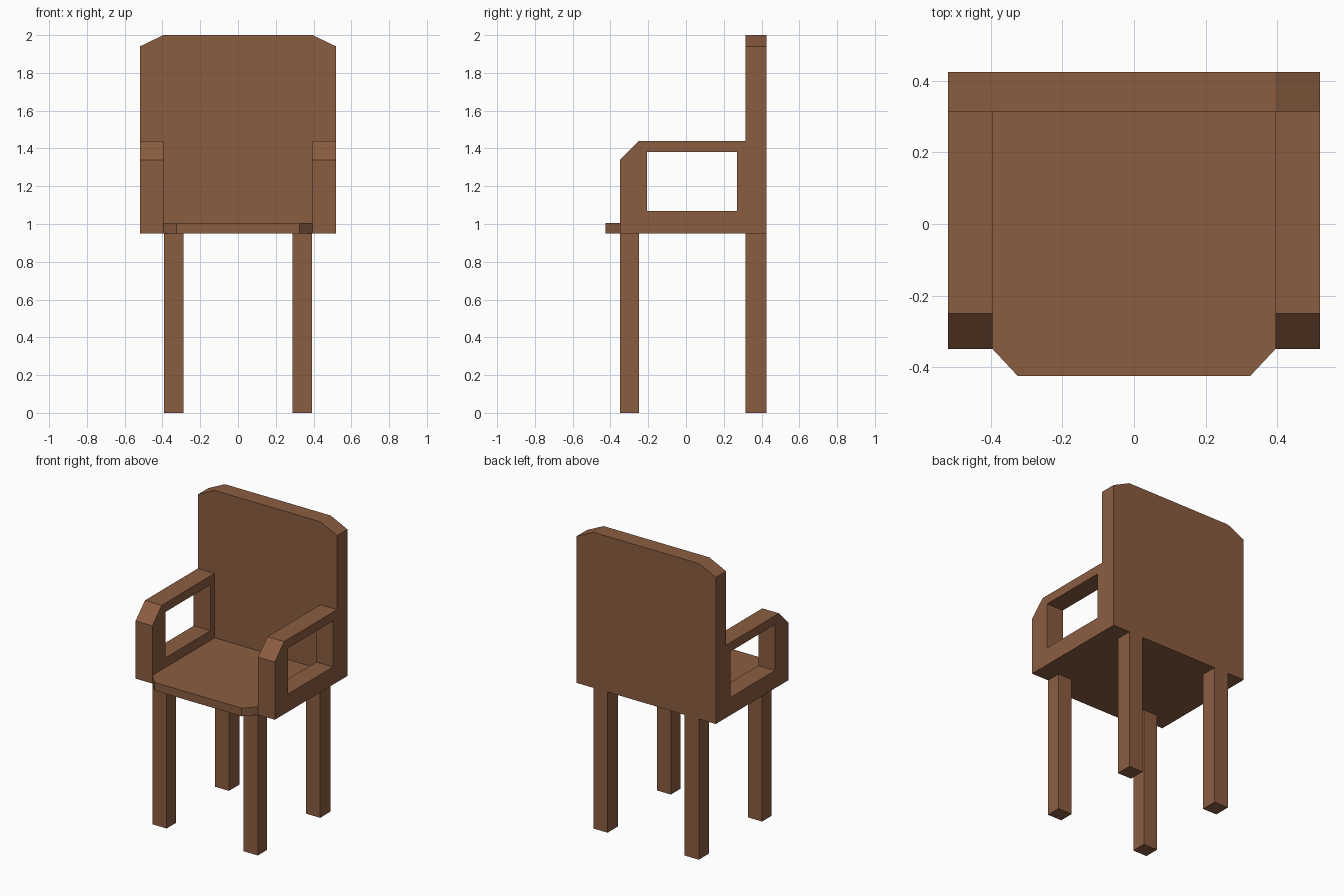
import bpy, bmesh
from mathutils import Vector

if "Cube" in bpy.data.objects:
    bpy.data.objects.remove(bpy.data.objects["Cube"])

wood = bpy.data.materials.new("wood")
wood.diffuse_color = (0.26, 0.11, 0.053, 1)
wood.use_nodes = True
wood.node_tree.nodes["Principled BSDF"].inputs["Base Color"].default_value = wood.diffuse_color


def prism(name, outline, axis, start, end):
    """Extrude a 2D outline along an axis (0=x, 1=y, 2=z)."""
    bm = bmesh.new()
    verts = []
    for p in outline:
        co = list(p)
        co.insert(axis, start)
        verts.append(bm.verts.new(co))
    face = bm.faces.new(verts)
    ext = bmesh.ops.extrude_face_region(bm, geom=[face], use_keep_orig=True)
    offset = Vector((0, 0, 0))
    offset[axis] = end - start
    moved = [g for g in ext["geom"] if isinstance(g, bmesh.types.BMVert)]
    bmesh.ops.translate(bm, verts=moved, vec=offset)
    bmesh.ops.recalc_face_normals(bm, faces=bm.faces)
    mesh = bpy.data.meshes.new(name)
    bm.to_mesh(mesh)
    bm.free()
    mesh.materials.append(wood)
    obj = bpy.data.objects.new(name, mesh)
    bpy.context.collection.objects.link(obj)
    return obj


def rect(u0, u1, v0, v1):
    return [(u0, v0), (u1, v0), (u1, v1), (u0, v1)]


def mirror_x(obj):
    obj.modifiers.new("mirror", 'MIRROR').use_axis[0] = True


# Backrest with clipped top corners
prism("backrest", [(-0.52, 0.95), (0.52, 0.95), (0.52, 1.94), (0.395, 2.0),
                   (-0.395, 2.0), (-0.52, 1.94)], 1, 0.315, 0.425)

# Seat with clipped front corners
prism("seat", [(-0.395, 0.315), (-0.395, -0.35), (-0.325, -0.425),
               (0.325, -0.425), (0.395, -0.35), (0.395, 0.315)], 2, 0.95, 1.005)

# Armrest side panels with a rectangular window
arms = prism("armrests", [(-0.35, 0.95), (0.315, 0.95), (0.315, 1.44),
                          (-0.25, 1.44), (-0.35, 1.34)], 0, 0.395, 0.52)
cutter = prism("arm_window_cutter", rect(-0.207, 0.27, 1.07, 1.38), 0, 0.3, 0.6)
cutter.hide_render = True
cutter.hide_set(True)
cut = arms.modifiers.new("window", 'BOOLEAN')
cut.operation = 'DIFFERENCE'
cut.solver = 'EXACT'
cut.object = cutter
mirror_x(arms)

# Legs
for name, y0, y1 in (("front_legs", -0.35, -0.25), ("back_legs", 0.315, 0.425)):
    mirror_x(prism(name, rect(0.288, 0.393, y0, y1), 2, 0, 0.95))
